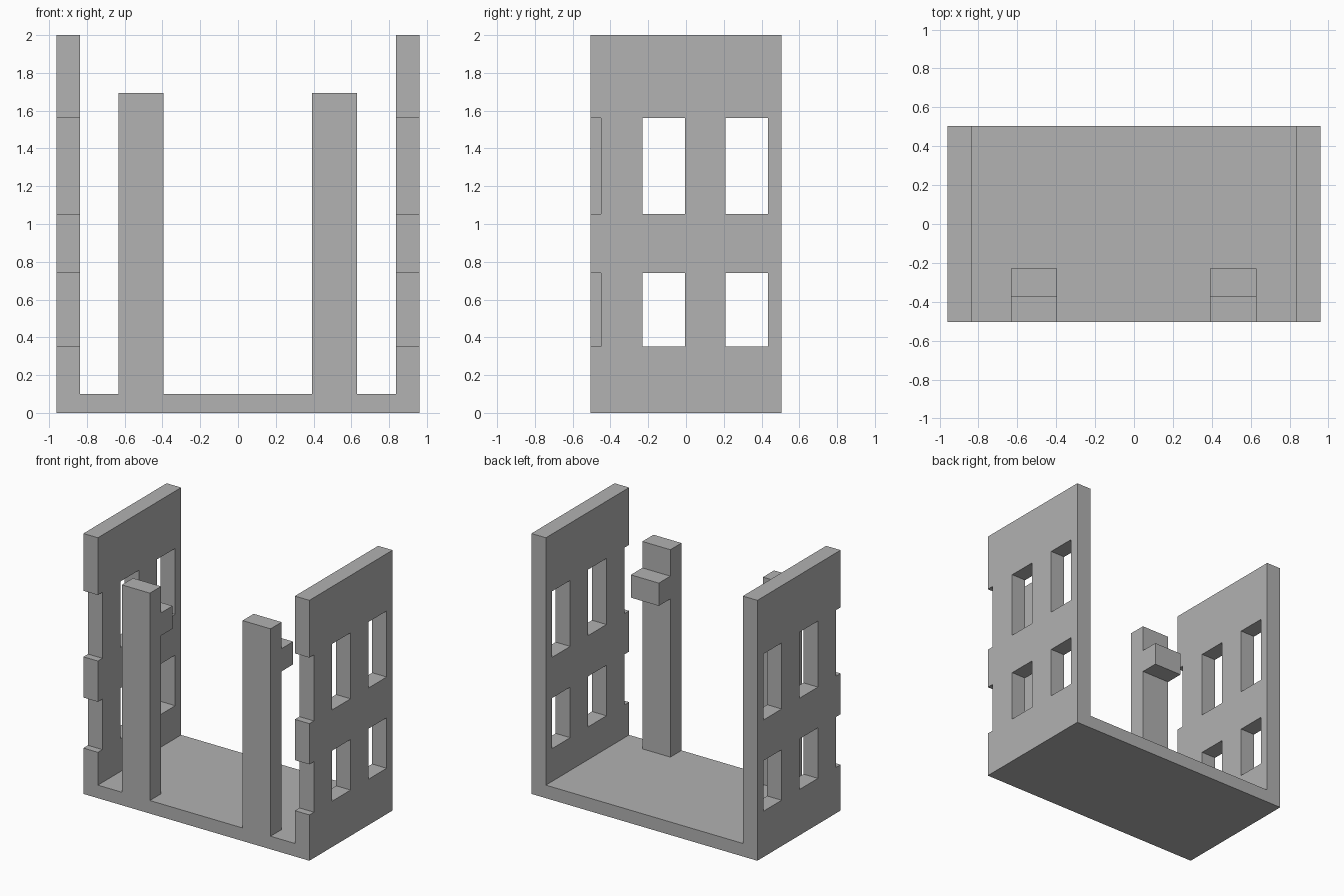
import bpy
import bmesh
from mathutils import Vector

cube = bpy.data.objects.get("Cube")
if cube:
    bpy.data.objects.remove(cube, do_unlink=True)

grey = bpy.data.materials.new("plain grey")
grey.use_nodes = True
COLOUR = (0.445, 0.445, 0.445, 1)
grey.diffuse_color = COLOUR
grey.node_tree.nodes["Principled BSDF"].inputs["Base Color"].default_value = COLOUR

HALF_X, HALF_Y, HEIGHT = 0.96, 0.505, 2.0
INNER_X, FLOOR = 0.837, 0.1


def add_object(name, bm):
    bmesh.ops.recalc_face_normals(bm, faces=bm.faces)
    mesh = bpy.data.meshes.new(name)
    bm.to_mesh(mesh)
    bm.free()
    mesh.materials.append(grey)
    obj = bpy.data.objects.new(name, mesh)
    bpy.context.collection.objects.link(obj)
    return obj


def extrude_profile(name, points, offset):
    """Close a 3D outline into a face and extrude it by the offset."""
    bm = bmesh.new()
    face = bm.faces.new([bm.verts.new(p) for p in points])
    result = bmesh.ops.extrude_face_region(bm, geom=[face], use_keep_orig=True)
    moved = [v for v in result["geom"] if isinstance(v, bmesh.types.BMVert)]
    bmesh.ops.translate(bm, vec=Vector(offset), verts=moved)
    return add_object(name, bm)


# Floor and two side walls as one U-shaped shell
outline = [(-HALF_X, 0), (HALF_X, 0), (HALF_X, HEIGHT), (INNER_X, HEIGHT),
           (INNER_X, FLOOR), (-INNER_X, FLOOR), (-INNER_X, HEIGHT), (-HALF_X, HEIGHT)]
shell = extrude_profile("floor_and_walls", [(x, -HALF_Y, z) for x, z in outline],
                        (0, 2 * HALF_Y, 0))

# Window openings and half-open front notches, cut through both walls
bm = bmesh.new()
for y0, y1 in ((-0.6, -0.45), (-0.23, -0.005), (0.21, 0.433)):
    for z0, z1 in ((0.352, 0.74), (1.053, 1.56)):
        box = bmesh.ops.create_cube(bm, size=1)["verts"]
        bmesh.ops.scale(bm, vec=(3, y1 - y0, z1 - z0), verts=box)
        bmesh.ops.translate(bm, vec=(0, (y0 + y1) / 2, (z0 + z1) / 2), verts=box)
cutter = add_object("window_cutter", bm)
cutter.hide_render = True

cut = shell.modifiers.new("windows", "BOOLEAN")
cut.operation = "DIFFERENCE"
cut.solver = "EXACT"
cut.object = cutter
bpy.context.view_layer.objects.active = shell
bpy.ops.object.modifier_apply(modifier=cut.name)
bpy.data.objects.remove(cutter, do_unlink=True)

# Front columns, each with a bracket block on its back
column = [(-HALF_Y, FLOOR), (-0.37, FLOOR), (-0.37, 1.315), (-0.23, 1.315),
          (-0.23, 1.49), (-0.37, 1.49), (-0.37, 1.693), (-HALF_Y, 1.693)]
for name, x in (("right_column", -0.633), ("left_column", 0.392)):
    extrude_profile(name, [(x, y, z) for y, z in column], (0.238, 0, 0))
